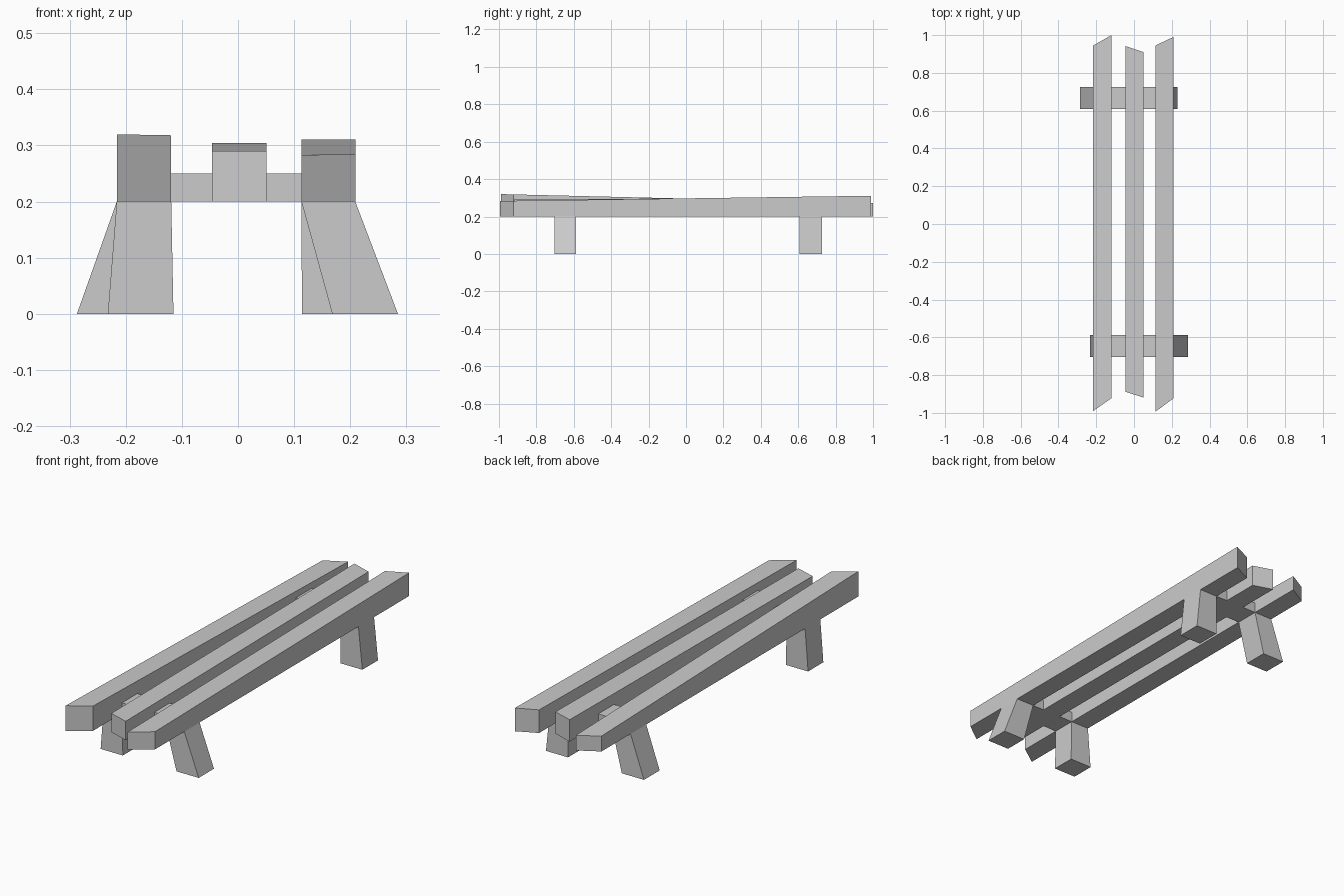
import bpy

if "Cube" in bpy.data.objects:
    bpy.data.objects.remove(bpy.data.objects["Cube"])


def hexa(name, bottom, top):
    """Six-sided solid from four bottom and four top corners (counter-clockwise)."""
    faces = [(3, 2, 1, 0), (4, 5, 6, 7)]
    faces += [(i, (i + 1) % 4, (i + 1) % 4 + 4, i + 4) for i in range(4)]
    mesh = bpy.data.meshes.new(name)
    mesh.from_pydata(bottom + top, [], faces)
    obj = bpy.data.objects.new(name, mesh)
    bpy.context.collection.objects.link(obj)
    return obj


def rect(x0, x1, y0, y1, z):
    return [(x0, y0, z), (x1, y0, z), (x1, y1, z), (x0, y1, z)]


SEAT_Z = 0.2   # underside of the seat slats
RAIL_Z = 0.25  # top of the cross rails

# Seat slats: x range, front end y (left, right), back end y (left, right),
# height at y = -1 and y = 1
slats = {
    "left_slat": ((-0.216, -0.119), (-0.99, -0.922), (0.945, 1.0), (0.320, 0.272)),
    "middle_slat": ((-0.046, 0.051), (-0.888, -0.919), (0.942, 0.91), (0.289, 0.305)),
    "right_slat": ((0.113, 0.209), (-0.994, -0.923), (0.945, 0.99), (0.283, 0.311)),
}
for name, ((x0, x1), front, back, (za, zb)) in slats.items():
    outline = [(x0, front[0]), (x1, front[1]), (x1, back[1]), (x0, back[0])]
    hexa(name,
         [(x, y, SEAT_Z) for x, y in outline],
         [(x, y, za + (zb - za) * (y + 1) / 2) for x, y in outline])

# Cross rails between the slats, and splayed legs under the outer slats
ends = {
    "front": ((-0.703, -0.588), (-0.232, -0.115), (0.168, 0.285)),
    "back": ((0.608, 0.726), (-0.287, -0.170), (0.114, 0.230)),
}
for end, (ys, left_foot, right_foot) in ends.items():
    for side, gap in (("left", (-0.119, -0.046)), ("right", (0.051, 0.113))):
        hexa(f"{end}_{side}_rail", rect(*gap, *ys, SEAT_Z), rect(*gap, *ys, RAIL_Z))
    for side, foot in (("left", left_foot), ("right", right_foot)):
        hexa(f"{end}_{side}_leg", rect(*foot, *ys, 0),
             rect(*slats[f"{side}_slat"][0], *ys, SEAT_Z))
